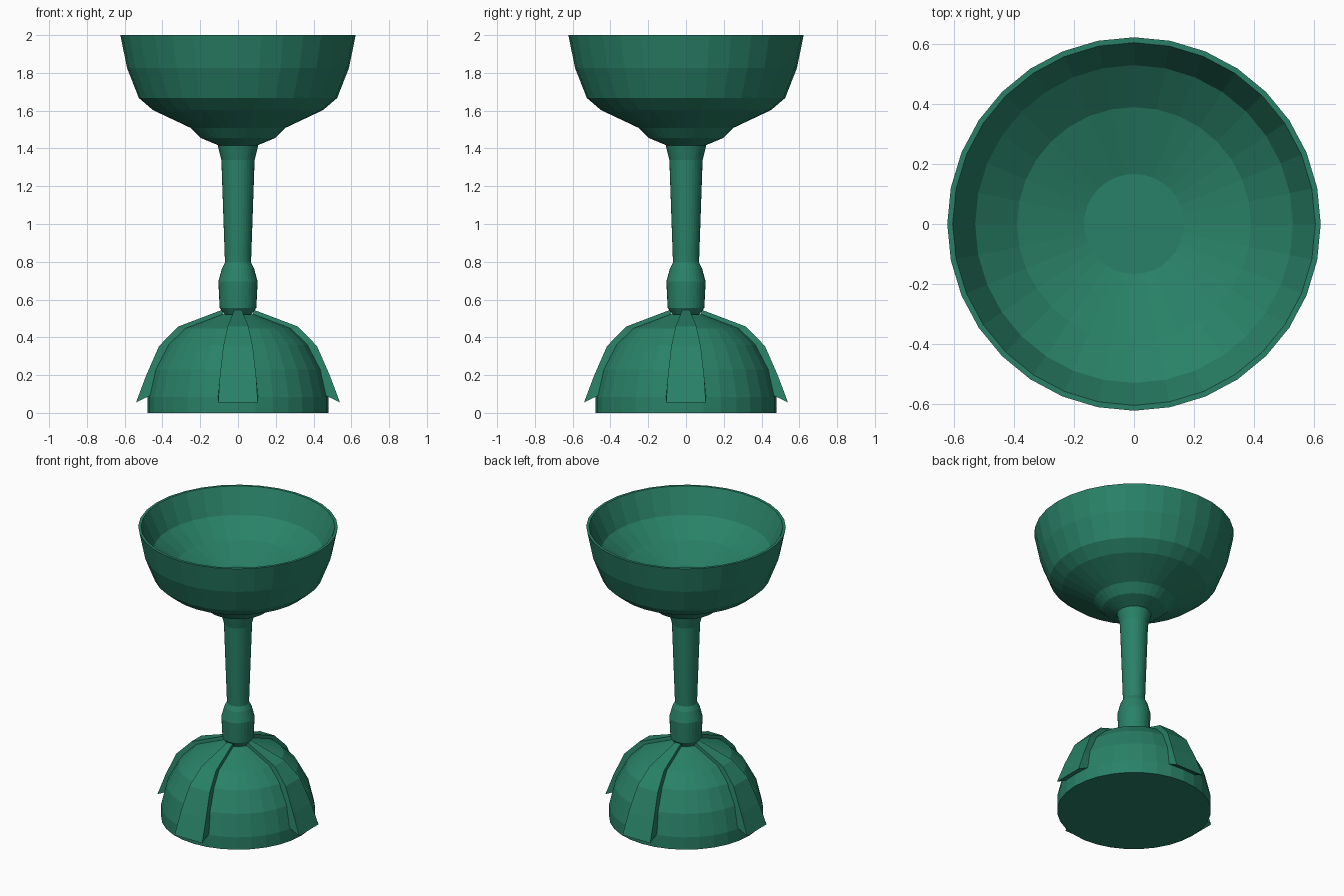
import bpy, bmesh, math

if "Cube" in bpy.data.objects:
    bpy.data.objects.remove(bpy.data.objects["Cube"])

green = bpy.data.materials.new("green_enamel")
green.diffuse_color = (0.022, 0.22, 0.135, 1)
green.use_nodes = True
green.node_tree.nodes["Principled BSDF"].inputs["Base Color"].default_value = green.diffuse_color


def finish(bm, name):
    bmesh.ops.recalc_face_normals(bm, faces=bm.faces)
    mesh = bpy.data.meshes.new(name)
    bm.to_mesh(mesh)
    bm.free()
    mesh.materials.append(green)
    obj = bpy.data.objects.new(name, mesh)
    bpy.context.collection.objects.link(obj)
    return obj


def lathe(name, profile, sides=32):
    """Spin an (r, z) profile around z; both open ends are capped."""
    bm = bmesh.new()
    rings = []
    for r, z in profile:
        rings.append([bm.verts.new((r * math.cos(a), r * math.sin(a), z))
                      for a in (2 * math.pi * i / sides for i in range(sides))])
    for low, high in zip(rings, rings[1:]):
        for i in range(sides):
            j = (i + 1) % sides
            bm.faces.new((low[i], low[j], high[j], high[i]))
    bm.faces.new(rings[0])
    bm.faces.new(rings[-1])
    return finish(bm, name)


# Bowl: outside up to the rim, then down the inside to a flat floor
lathe("bowl", [(0.10, 1.415), (0.196, 1.455), (0.249, 1.508), (0.45, 1.603),
               (0.525, 1.667), (0.587, 1.825), (0.623, 2.0), (0.605, 2.0),
               (0.53, 1.835), (0.39, 1.73), (0.167, 1.655)])

# Stem with a flared top and a knob at the foot
lathe("stem", [(0.07, 0.51), (0.072, 0.522), (0.097, 0.556), (0.104, 0.695),
               (0.085, 0.765), (0.069, 0.795), (0.088, 1.34), (0.107, 1.415)])

# Domed base
lathe("base", [(0.48, 0), (0.48, 0.085), (0.445, 0.23), (0.375, 0.36),
               (0.285, 0.447), (0.09, 0.52)])

# Four tapering petals laid over the dome: (outer r, z), (inner r, z), half width
sections = [((0.085, 0.545), (0.07, 0.50), 0.02),
            ((0.317, 0.457), (0.28, 0.42), 0.055),
            ((0.418, 0.354), (0.36, 0.33), 0.078),
            ((0.487, 0.196), (0.43, 0.19), 0.096),
            ((0.54, 0.055), (0.46, 0.094), 0.105)]
for k, side in enumerate(("right", "back", "left", "front")):
    bm = bmesh.new()
    rings = [[bm.verts.new(p) for p in ((o[0], -w, o[1]), (o[0], w, o[1]),
                                        (i[0], w, i[1]), (i[0], -w, i[1]))]
             for o, i, w in sections]
    for a, b in zip(rings, rings[1:]):
        for n in range(4):
            m = (n + 1) % 4
            bm.faces.new((a[n], a[m], b[m], b[n]))
    bm.faces.new(rings[0])
    bm.faces.new(rings[-1])
    petal = finish(bm, "petal_" + side)
    petal.rotation_euler.z = k * math.pi / 2
